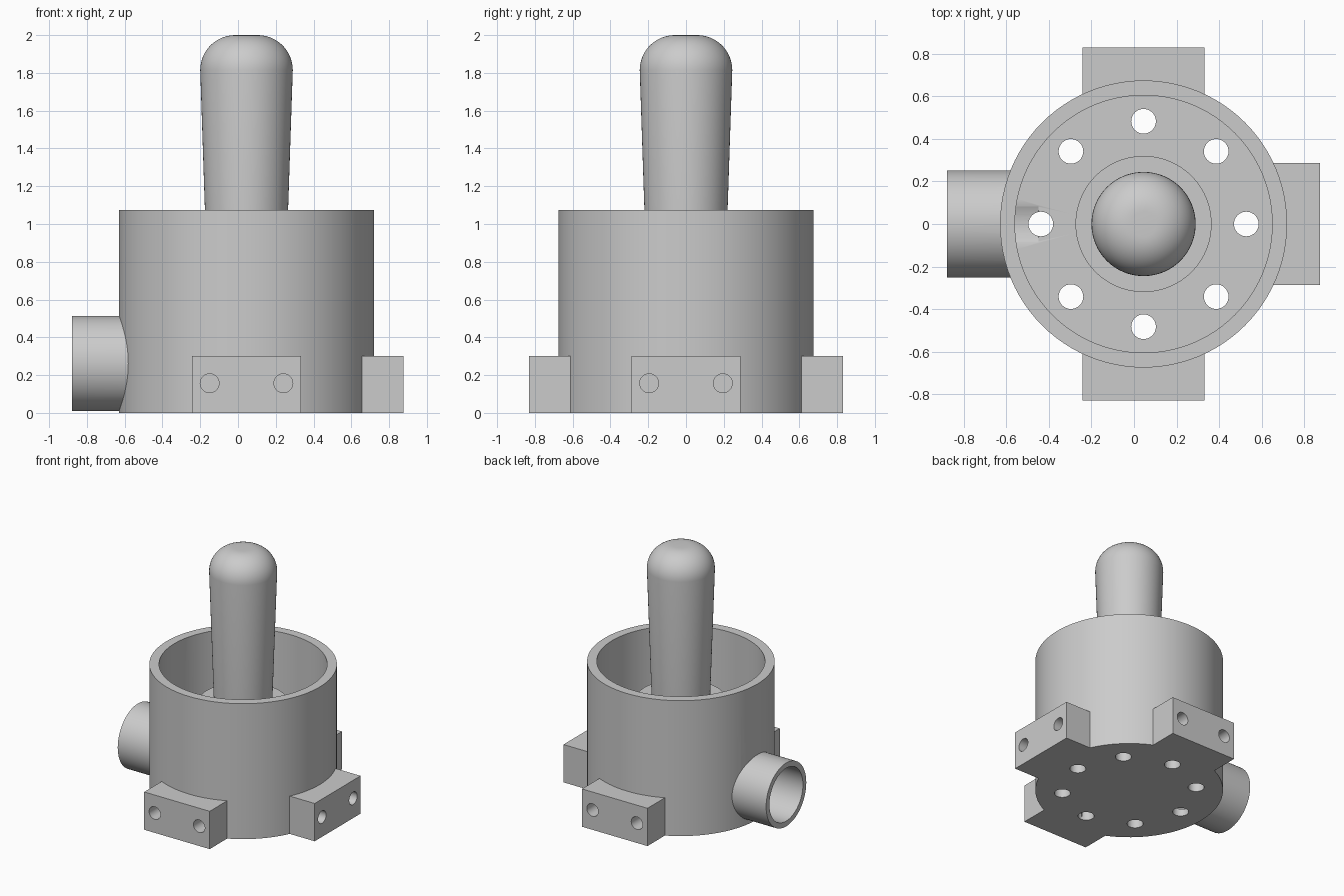
import bpy
import math
from mathutils import Matrix, Vector

if "Cube" in bpy.data.objects:
    bpy.data.objects.remove(bpy.data.objects["Cube"])

CX = 0.045            # axis of the cup
R_OUT, R_IN = 0.675, 0.605
H, FLOOR = 1.075, 0.07
PIPE_Z = 0.262

grey = bpy.data.materials.new("plain grey")
grey.diffuse_color = (0.6, 0.6, 0.6, 1)
grey.use_nodes = True
grey.node_tree.nodes["Principled BSDF"].inputs["Base Color"].default_value = grey.diffuse_color


def revolve(name, profile, n=96, matrix=Matrix()):
    """Closed solid made by spinning (radius, height) points round z."""
    verts, rings, faces = [], [], []
    for r, z in profile:
        if r < 1e-6:
            rings.append([len(verts)] * n)
            verts.append((0, 0, z))
        else:
            rings.append(list(range(len(verts), len(verts) + n)))
            verts += [(r * math.cos(2 * math.pi * i / n),
                       r * math.sin(2 * math.pi * i / n), z) for i in range(n)]
    for a, b in zip(rings, rings[1:]):
        for i in range(n):
            j = (i + 1) % n
            quad = list(dict.fromkeys((a[i], a[j], b[j], b[i])))
            if len(quad) > 2:
                faces.append(quad)
    mesh = bpy.data.meshes.new(name)
    mesh.from_pydata(verts, [], faces)
    mesh.transform(matrix)
    mesh.materials.append(grey)
    obj = bpy.data.objects.new(name, mesh)
    bpy.context.collection.objects.link(obj)
    return obj


def rod(name, start, direction, r, length, n=48):
    """Solid cylinder from a start point along a direction."""
    m = Matrix.Translation(start) @ Vector(direction).to_track_quat('Z', 'Y').to_matrix().to_4x4()
    return revolve(name, [(0, 0), (r, 0), (r, length), (0, length)], n, m)


def cut(obj, cutters):
    """Subtract each cutter, then delete it."""
    bpy.context.view_layer.objects.active = obj
    for c in cutters:
        mod = obj.modifiers.new("cut", 'BOOLEAN')
        mod.operation, mod.solver, mod.object = 'DIFFERENCE', 'EXACT', c
        bpy.ops.object.modifier_apply(modifier=mod.name)
        bpy.data.objects.remove(c)


at_axis = Matrix.Translation((CX, 0, 0))

# Cup with raised centre boss
cup = revolve("cup", [(0, 0), (R_OUT, 0), (R_OUT, H), (R_IN, H), (R_IN, FLOOR),
                      (0.32, FLOOR), (0.32, 0.78), (0, 0.78)], 96, at_axis)
drains = []
for i in range(8):
    a = i * math.pi / 4
    drains.append(rod("drain_cutter", (CX + 0.483 * math.cos(a), 0.483 * math.sin(a), -0.1),
                      (0, 0, 1), 0.058, 0.4, 32))
bore = rod("bore_cutter", (-1, 0, PIPE_Z), (1, 0, 0), 0.21, 0.55, 64)
cut(cup, drains + [bore])

# Side pipe, its inner end shaped to the cup wall
pipe = revolve("side_pipe", [(0.21, 0), (0.252, 0), (0.252, 0.45), (0.21, 0.45), (0.21, 0)], 64,
               Matrix.Translation((-0.88, 0, PIPE_Z)) @ Matrix.Rotation(math.pi / 2, 4, 'Y'))
# weld the closing ring of the tube
import bmesh
bm = bmesh.new()
bm.from_mesh(pipe.data)
bmesh.ops.remove_doubles(bm, verts=bm.verts, dist=1e-5)
bmesh.ops.recalc_face_normals(bm, faces=bm.faces)
bm.to_mesh(pipe.data)
bm.free()
cut(pipe, [rod("wall_cutter", (CX, 0, -0.5), (0, 0, 1), R_OUT - 0.01, 2, 96)])

# Tapered handle with rounded top
fillet = [(0.06 + 0.185 * math.cos(t), 1.815 + 0.185 * math.sin(t))
          for t in (i * math.pi / 24 for i in range(13))]
handle = revolve("handle", [(0, 0.77), (0.21, 0.77)] + fillet + [(0, 2.0)], 64, at_axis)

# Mounting lugs with two blind holes each
lugs = []
for name, angle, reach in (("front_lug", -90, 0.83), ("right_lug", 0, 0.83), ("back_lug", 90, 0.83)):
    turn = at_axis @ Matrix.Rotation(math.radians(angle), 4, 'Z')
    bpy.ops.mesh.primitive_cube_add(size=1)
    lug = bpy.context.object
    lug.name = name
    lug.data.transform(turn @ Matrix.Translation((reach / 2 + 0.2, 0, 0.15))
                       @ Matrix.Diagonal((reach - 0.4, 0.575, 0.3, 1)))
    lug.data.materials.append(grey)
    out = turn.to_3x3() @ Vector((-1, 0, 0))
    holes = [rod("screw_cutter", turn @ Vector((reach + 0.1, s * 0.195, 0.157)), out, 0.05, 0.22, 32)
             for s in (-1, 1)]
    cut(lug, [rod("wall_cutter", (CX, 0, -0.5), (0, 0, 1), R_OUT - 0.002, 2, 96)] + holes)
    lugs.append(lug)

# Smooth round walls, crisp edges
for obj in [cup, pipe, handle] + lugs:
    bpy.ops.object.select_all(action='DESELECT')
    obj.select_set(True)
    bpy.context.view_layer.objects.active = obj
    bpy.ops.object.shade_smooth_by_angle(angle=math.radians(30))
